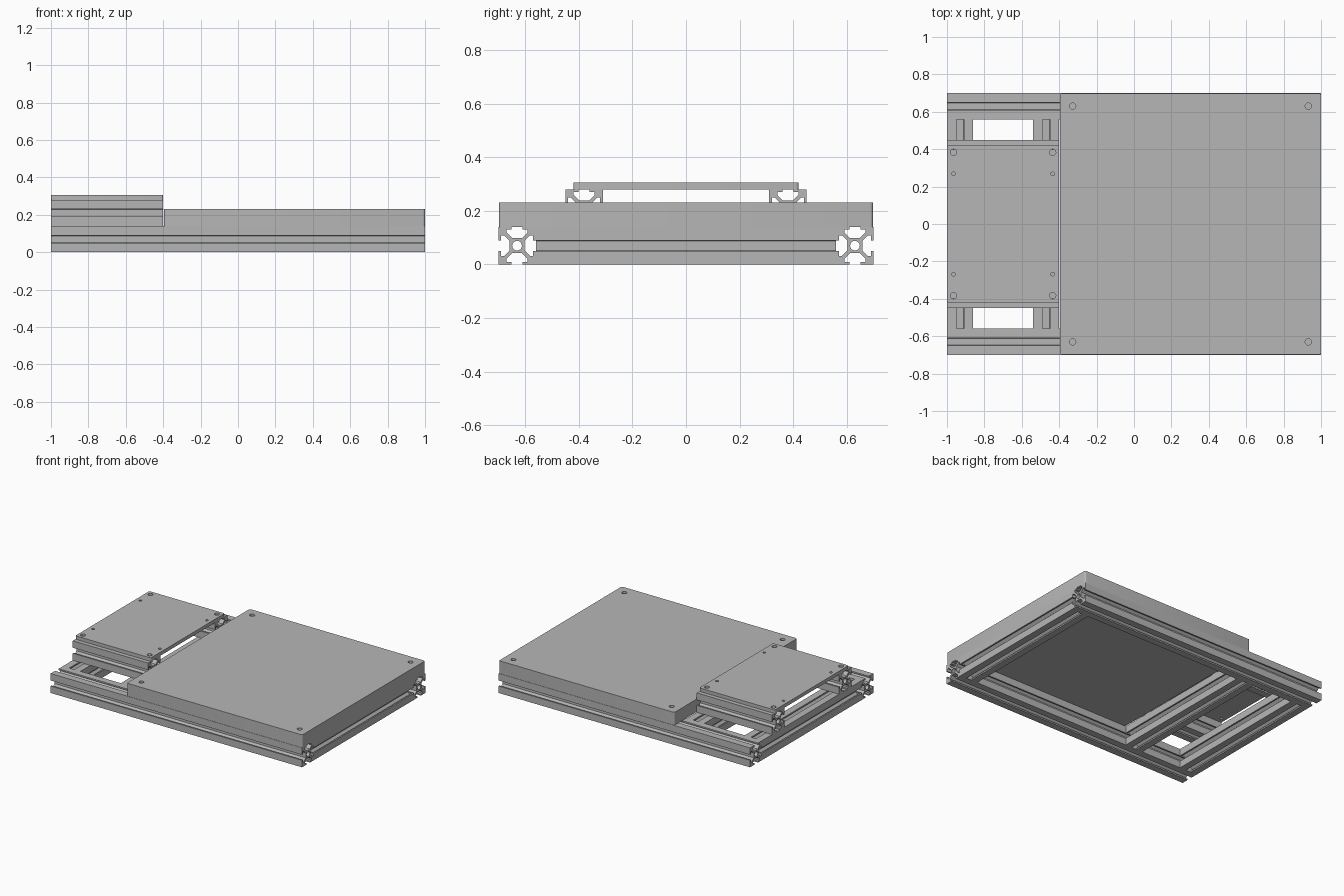
import bpy, bmesh, math

if "Cube" in bpy.data.objects:
    bpy.data.objects.remove(bpy.data.objects["Cube"])

metal = bpy.data.materials.new("grey metal")
metal.diffuse_color = (0.47, 0.47, 0.47, 1)
metal.use_nodes = True
metal.node_tree.nodes["Principled BSDF"].inputs["Base Color"].default_value = metal.diffuse_color


def circle(x, y, r, n=20):
    return [(x + r * math.cos(2 * math.pi * i / n),
             y + r * math.sin(2 * math.pi * i / n)) for i in range(n)]


def rounded_rect(hx, hy, r, n=4):
    pts = []
    for k, (sx, sy) in enumerate([(1, 1), (-1, 1), (-1, -1), (1, -1)]):
        for i in range(n + 1):
            a = math.pi / 2 * (k + i / n)
            pts.append((sx * (hx - r) + r * math.cos(a),
                        sy * (hy - r) + r * math.sin(a)))
    return pts


def extrude(name, loops, depth, location, rotation=(0, 0, 0)):
    """Fill an outline (with inner loops as holes) and extrude it about its centre."""
    curve = bpy.data.curves.new(name, 'CURVE')
    curve.dimensions = '2D'
    curve.fill_mode = 'BOTH'
    curve.extrude = depth / 2
    for loop in loops:
        s = curve.splines.new('POLY')
        s.points.add(len(loop) - 1)
        for p, (x, y) in zip(s.points, loop):
            p.co = (x, y, 0, 1)
        s.use_cyclic_u = True
    temp = bpy.data.objects.new(name + "_outline", curve)
    bpy.context.collection.objects.link(temp)
    deps = bpy.context.evaluated_depsgraph_get()
    mesh = bpy.data.meshes.new_from_object(temp.evaluated_get(deps))
    bpy.data.objects.remove(temp)
    bpy.data.curves.remove(curve)

    bm = bmesh.new()
    bm.from_mesh(mesh)
    bmesh.ops.remove_doubles(bm, verts=bm.verts, dist=1e-5)
    bmesh.ops.recalc_face_normals(bm, faces=bm.faces)
    bm.to_mesh(mesh)
    bm.free()
    mesh.materials.clear()
    mesh.materials.append(metal)

    obj = bpy.data.objects.new(name, mesh)
    bpy.context.collection.objects.link(obj)
    obj.location = location
    obj.rotation_euler = rotation
    bpy.ops.object.select_all(action='DESELECT')
    obj.select_set(True)
    bpy.context.view_layer.objects.active = obj
    bpy.ops.object.shade_smooth_by_angle(angle=math.radians(30))
    return obj


# T-slot cross-section: half of one side, mirrored and turned four times
half = [(0.018, 0.028), (0.039, 0.049), (0.039, 0.060), (0.020, 0.060), (0.020, 0.070)]
side = half + [(0.070, 0.070)]
left = [(-x, y) for x, y in reversed(half)]
profile = []
for k in range(4):
    c, s = [(1, 0), (0, -1), (-1, 0), (0, 1)][k]
    profile += [(c * x - s * y, s * x + c * y) for x, y in left + side]
slot_rail = [profile, circle(0, 0, 0.018)]

ALONG_X = (0, math.pi / 2, 0)
ALONG_Y = (math.pi / 2, 0, 0)

# Base frame: long rails and cross rails
for y in (-0.63, 0.63):
    extrude("long_rail", slot_rail, 2.0, (0, y, 0.07), ALONG_X)
for x in (-0.93, -0.47, 0.93):
    extrude("cross_rail", slot_rail, 1.12, (x, 0, 0.07), ALONG_Y)

# Short raised rails carrying the small plate
for y in (-0.38, 0.38):
    extrude("raised_rail", slot_rail, 0.6, (-0.7, y, 0.21), ALONG_X)

# Large thick bed plate with four corner holes
bed = [rounded_rect(0.698, 0.698, 0.012)]
bed += [circle(sx * 0.63, sy * 0.63, 0.017) for sx in (-1, 1) for sy in (-1, 1)]
extrude("bed_plate", bed, 0.092, (0.302, 0, 0.186))

# Small thin plate with large and small holes
small = [rounded_rect(0.3, 0.42, 0.01)]
for sx in (-1, 1):
    for sy in (-1, 1):
        small.append(circle(sx * 0.265, sy * 0.383, 0.017))
        small.append(circle(sx * 0.265, sy * 0.268, 0.010))
extrude("small_plate", small, 0.025, (-0.7, 0, 0.2925))
